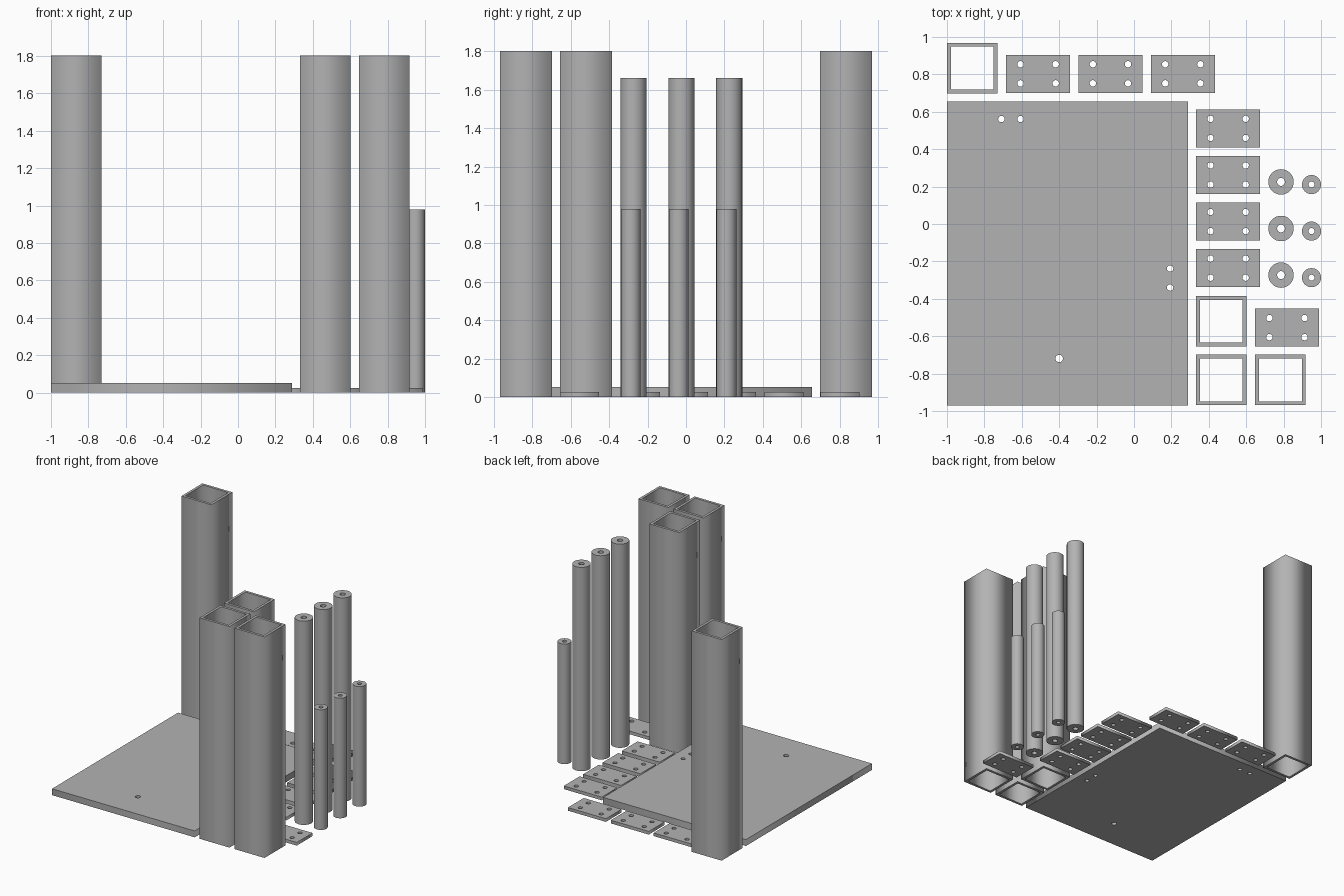
import bpy
import bmesh
from math import cos, sin, tau

if "Cube" in bpy.data.objects:
    bpy.data.objects.remove(bpy.data.objects["Cube"])

steel = bpy.data.materials.new("steel_grey")
steel.use_nodes = True
grey = (0.45, 0.45, 0.45, 1)
steel.diffuse_color = grey
steel.node_tree.nodes["Principled BSDF"].inputs["Base Color"].default_value = grey


def rect(width, depth):
    w, d = width / 2, depth / 2
    return [(-w, -d), (w, -d), (w, d), (-w, d)]


def circle(radius, x=0, y=0, sides=32):
    return [(x + radius * cos(tau * i / sides), y + radius * sin(tau * i / sides))
            for i in range(sides)]


def extruded(name, outlines, height):
    """Mesh standing on z = 0: the first outline is the edge, the rest are holes."""
    curve = bpy.data.curves.new(name + "_profile", "CURVE")
    curve.dimensions = "2D"
    curve.fill_mode = "BOTH"
    curve.extrude = height / 2
    for outline in outlines:
        spline = curve.splines.new("POLY")
        spline.points.add(len(outline) - 1)
        for point, (x, y) in zip(spline.points, outline):
            point.co = (x, y, 0, 1)
        spline.use_cyclic_u = True
    helper = bpy.data.objects.new(name + "_helper", curve)
    bpy.context.collection.objects.link(helper)
    graph = bpy.context.evaluated_depsgraph_get()
    mesh = bpy.data.meshes.new_from_object(helper.evaluated_get(graph))
    bpy.data.objects.remove(helper)
    bpy.data.curves.remove(curve)
    # Weld the caps to the walls and stand the part on the floor
    bm = bmesh.new()
    bm.from_mesh(mesh)
    bmesh.ops.remove_doubles(bm, verts=bm.verts, dist=0.0001)
    bmesh.ops.translate(bm, verts=bm.verts, vec=(0, 0, height / 2))
    bmesh.ops.recalc_face_normals(bm, faces=bm.faces)
    bm.to_mesh(mesh)
    bm.free()
    mesh.name = name
    mesh.materials.clear()
    mesh.materials.append(steel)
    return mesh


def place(name, mesh, spots, smooth=False):
    for i, (x, y) in enumerate(spots, 1):
        obj = bpy.data.objects.new(f"{name}_{i}" if len(spots) > 1 else name, mesh)
        obj.location = (x, y, 0)
        bpy.context.collection.objects.link(obj)
    if smooth:
        bpy.ops.object.select_all(action="DESELECT")
        obj.select_set(True)
        bpy.context.view_layer.objects.active = obj
        bpy.ops.object.shade_smooth_by_angle()


# Large base plate with drilled holes
base_x, base_y = -0.356, -0.157
drilled = [(-0.709, 0.561), (-0.607, 0.561), (0.193, -0.238), (0.193, -0.34)]
holes = [circle(0.017, x - base_x, y - base_y) for x, y in drilled]
holes.append(circle(0.02, -0.4 - base_x, -0.719 - base_y))
place("base_plate", extruded("base_plate", [rect(1.288, 1.625)] + holes, 0.052),
      [(base_x, base_y)])

# Square hollow posts
post = extruded("square_post", [rect(0.27, 0.27), rect(0.228, 0.228)], 1.803)
place("square_post", post,
      [(-0.865, 0.834), (0.466, -0.834), (0.783, -0.834), (0.466, -0.52)])

# Small mounting plates with four bolt holes each
bolts = [circle(0.017, x, y) for x in (-0.094, 0.094) for y in (-0.051, 0.051)]
bracket = extruded("mounting_plate", [rect(0.342, 0.203)] + bolts, 0.026)
place("mounting_plate", bracket,
      [(-0.513 + 0.387 * i, 0.803) for i in range(3)]
      + [(0.503, 0.511 - 0.249 * i) for i in range(4)]
      + [(0.818, -0.554)])

# Round tubes, long and short
for name, radius, bore, height, x, y in (
        ("long_tube", 0.068, 0.021, 1.662, 0.786, 0.225),
        ("short_tube", 0.051, 0.016, 0.98, 0.949, 0.211)):
    tube = extruded(name, [circle(radius), circle(bore)], height)
    place(name, tube, [(x, y - 0.249 * i) for i in range(3)], smooth=True)
